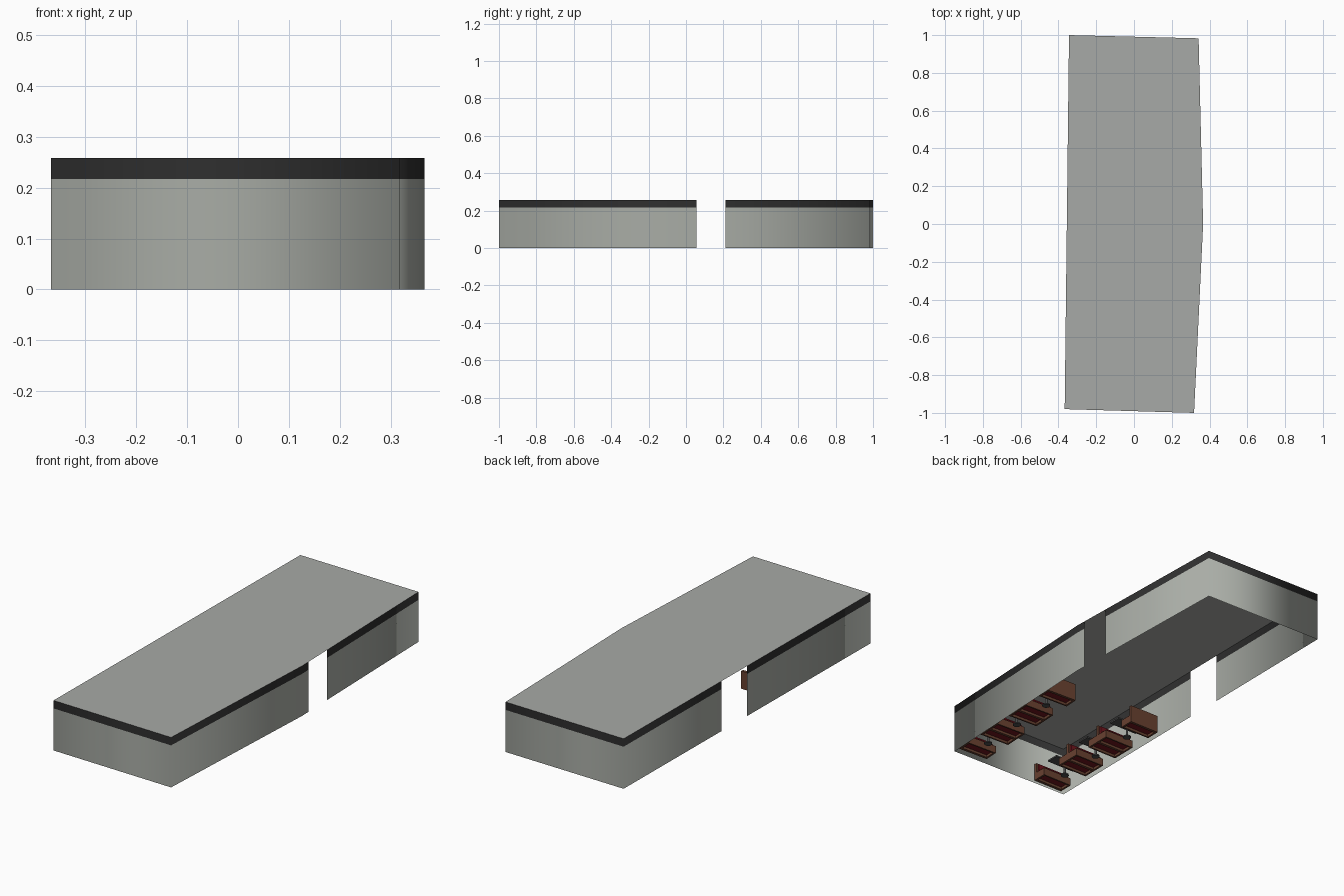
import bpy, bmesh, math
from mathutils import Matrix

if "Cube" in bpy.data.objects:
    bpy.data.objects.remove(bpy.data.objects["Cube"])


def material(name, rgb):
    m = bpy.data.materials.new(name)
    m.diffuse_color = (*rgb, 1)
    m.use_nodes = True
    m.node_tree.nodes["Principled BSDF"].inputs["Base Color"].default_value = m.diffuse_color
    return m


WALL = material("pale grey wall", (0.395, 0.415, 0.38))
ROOF = material("grey roof", (0.39, 0.40, 0.385))
TRIM = material("charcoal trim", (0.028, 0.028, 0.028))
WOOD = material("rust brown wood", (0.14, 0.053, 0.03))
CUSHION = material("dark red cushion", (0.16, 0.007, 0.012))
METAL = material("dark grey metal", (0.07, 0.07, 0.07))

TOP, TRIM_BOTTOM = 0.258, 0.217
FL, FR, KINK = (-0.367, -0.98), (0.318, -1.0), (0.366, 0.0)
BR, BL = (0.342, 0.983), (-0.344, 1.0)


def on_edge(a, b, y):
    """Point at height y of the plan on the line a-b."""
    t = (y - a[1]) / (b[1] - a[1])
    return (a[0] + (b[0] - a[0]) * t, y)


def finish(name, bm, mats):
    me = bpy.data.meshes.new(name)
    bm.to_mesh(me)
    bm.free()
    for m in mats:
        me.materials.append(m)
    ob = bpy.data.objects.new(name, me)
    bpy.context.collection.objects.link(ob)
    return ob


def strip(name, paths, z0, z1, mat):
    """Thin upright wall along each plan path."""
    bm = bmesh.new()
    for path in paths:
        cols = [[bm.verts.new((x, y, z)) for z in (z0, z1)] for x, y in path]
        for a, b in zip(cols, cols[1:]):
            f = bm.faces.new((a[0], b[0], b[1], a[1]))
            f.smooth = True
    finish(name, bm, [mat])


# Walls in two runs, leaving a doorway on each long side
front_run = [on_edge(FL, BL, 0.01), FL, FR, KINK, on_edge(KINK, BR, 0.055)]
back_run = [on_edge(KINK, BR, 0.21), BR, BL, on_edge(FL, BL, 0.213)]
strip("outer_walls", [front_run, back_run], 0, TRIM_BOTTOM, WALL)
strip("upper_trim", [front_run, back_run], TRIM_BOTTOM, TOP, TRIM)

# Flat roof sheet
bm = bmesh.new()
bm.faces.new([bm.verts.new((x, y, TOP)) for x, y in (FL, FR, KINK, BR, BL)])
finish("roof", bm, [ROOF])


def box(bm, x, y, z, mi=0):
    """Box from (min, max) ranges."""
    size = [b - a for a, b in (x, y, z)]
    mid = [(a + b) / 2 for a, b in (x, y, z)]
    r = bmesh.ops.create_cube(bm, size=1, matrix=Matrix.Translation(mid) @ Matrix.Diagonal((*size, 1)))
    for f in {f for v in r["verts"] for f in v.link_faces}:
        f.material_index = mi


def cylinder(bm, r, z0, z1):
    bmesh.ops.create_cone(bm, cap_ends=True, segments=12, radius1=r, radius2=r, depth=z1 - z0,
                          matrix=Matrix.Translation((0, 0, (z0 + z1) / 2)))


def span(a, b):
    return (min(a, b), max(a, b))


HALF = 0.085  # half the bench width


def bench(name, sides, place):
    """Tall back board with a framed, cushioned seat on each listed side."""
    bm = bmesh.new()
    box(bm, (-HALF, HALF), (-0.007, 0.007), (0.003, 0.095))
    for s in sides:
        for e in (-1, 1):
            box(bm, span(e * (HALF - 0.01), e * HALF), span(s * 0.007, s * 0.068), (0.003, 0.042))
        box(bm, (-HALF + 0.01, HALF - 0.01), span(s * 0.06, s * 0.068), (0.003, 0.042))
        box(bm, (-HALF + 0.01, HALF - 0.01), span(s * 0.007, s * 0.06), (0.016, 0.052), 1)
        box(bm, (-HALF + 0.01, HALF - 0.01), span(s * 0.007, s * 0.018), (0.052, 0.088), 1)
    bm.transform(place)
    finish(name, bm, [WOOD, CUSHION])


def table(name, place):
    bm = bmesh.new()
    box(bm, (-0.08, 0.08), (-0.033, 0.033), (0.068, 0.076))
    cylinder(bm, 0.006, 0.006, 0.068)
    cylinder(bm, 0.02, 0.002, 0.008)
    bm.transform(place)
    finish(name, bm, [METAL])


# Two rows of booths, each parallel to its wall
for row, a, b, inset, ys in (("left", FL, BL, 0.110, (-0.962, -0.711, -0.480, -0.223)),
                             ("right", FR, KINK, -0.090, (-0.958, -0.722, -0.490, -0.245))):
    turn = Matrix.Rotation(math.atan2(a[0] - b[0], b[1] - a[1]), 4, "Z")

    def spot(y):
        x, _ = on_edge(a, b, y)
        return Matrix.Translation((x + inset, y, 0)) @ turn

    for i, (y, sides) in enumerate(zip(ys, ([1], [-1, 1], [-1, 1], [-1]))):
        bench(f"{row}_bench_{i + 1}", sides, spot(y))
    for i, (y0, y1) in enumerate(zip(ys, ys[1:])):
        table(f"{row}_table_{i + 1}", spot((y0 + y1) / 2))
